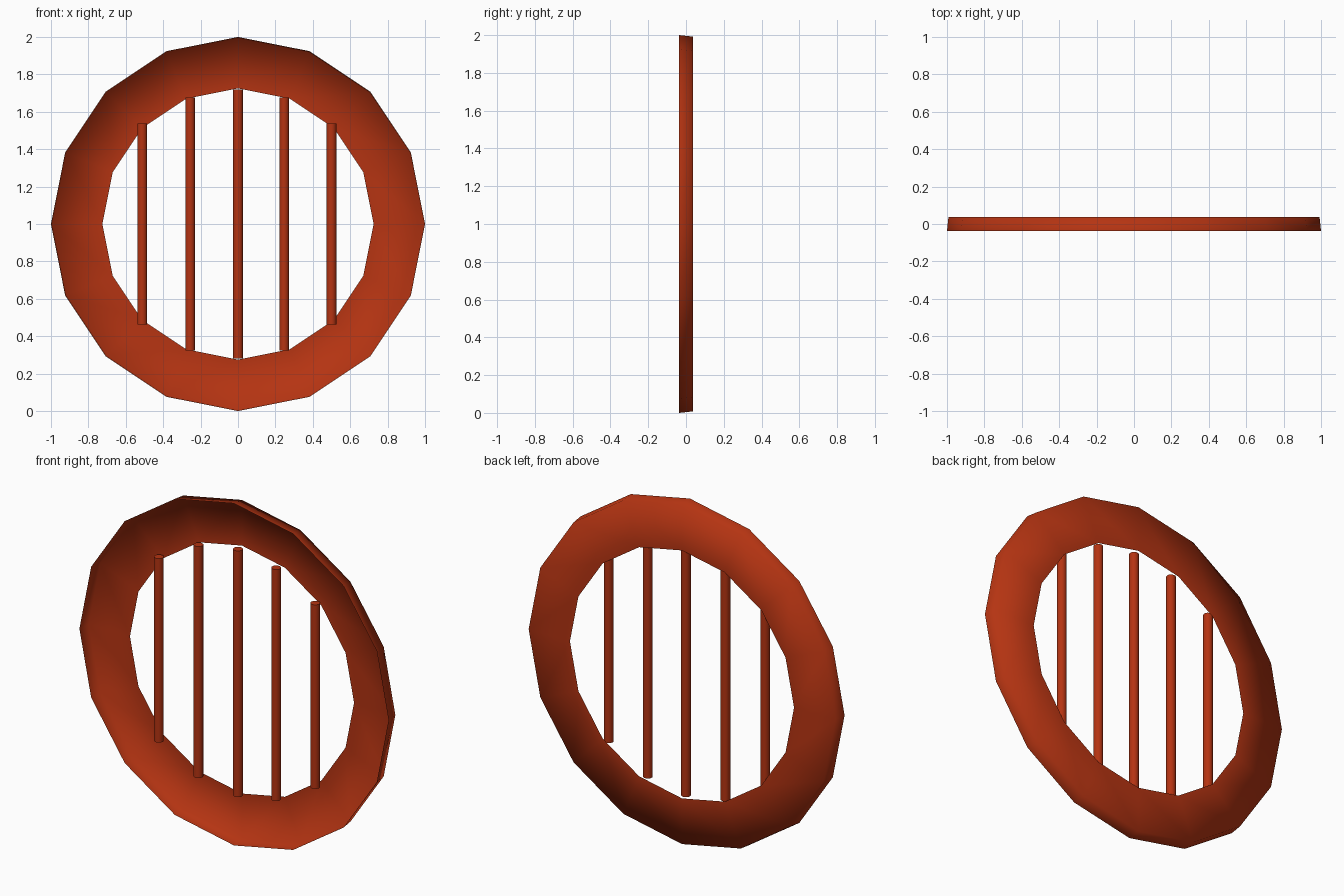
import bpy, bmesh, math

cube = bpy.data.objects.get("Cube")
if cube:
    bpy.data.objects.remove(cube, do_unlink=True)

rust = bpy.data.materials.new("rust_red")
rust.use_nodes = True
colour = (0.46, 0.034, 0.006, 1)
rust.diffuse_color = colour
rust.node_tree.nodes["Principled BSDF"].inputs["Base Color"].default_value = colour


def add_object(name, bm):
    mesh = bpy.data.meshes.new(name)
    bm.to_mesh(mesh)
    bm.free()
    mesh.materials.append(rust)
    obj = bpy.data.objects.new(name, mesh)
    bpy.context.collection.objects.link(obj)
    return obj


# Ring: thin open pan with a drafted outer rim and a flat back
SIDES = 16
profile = [(1.0, -0.037), (0.992, 0.037), (0.725, 0.037)]  # radius, y
bm = bmesh.new()
loops = []
for radius, y in profile:
    loops.append([bm.verts.new((radius * math.cos(math.tau * i / SIDES), y,
                                1 + radius * math.sin(math.tau * i / SIDES)))
                  for i in range(SIDES)])
for outer, inner in zip(loops, loops[1:]):
    for i in range(SIDES):
        j = (i + 1) % SIDES
        face = bm.faces.new((outer[i], inner[i], inner[j], outer[j]))
        face.smooth = True
        # Face outward from the rim and toward the back
        face.normal_update()
        centre = face.calc_center_median()
        if face.normal.dot((centre.x, 1, centre.z - 1)) < 0:
            face.normal_flip()
add_object("ring", bm)

# Bars: upright capped rods, set just in front of the ring's back
BARS = {"far_right_bar": (-0.512, 0.538), "right_bar": (-0.256, 0.677),
        "middle_bar": (0, 0.72),
        "left_bar": (0.247, 0.677), "far_left_bar": (0.5, 0.538)}
for name, (x, half) in BARS.items():
    bm = bmesh.new()
    bmesh.ops.create_cone(bm, cap_ends=True, segments=16, radius1=0.026,
                          radius2=0.026, depth=2 * half)
    bmesh.ops.translate(bm, verts=bm.verts, vec=(x, 0, 1))
    bar = add_object(name, bm)
    bpy.ops.object.select_all(action="DESELECT")
    bar.select_set(True)
    bpy.context.view_layer.objects.active = bar
    bpy.ops.object.shade_smooth_by_angle(angle=math.radians(40))
